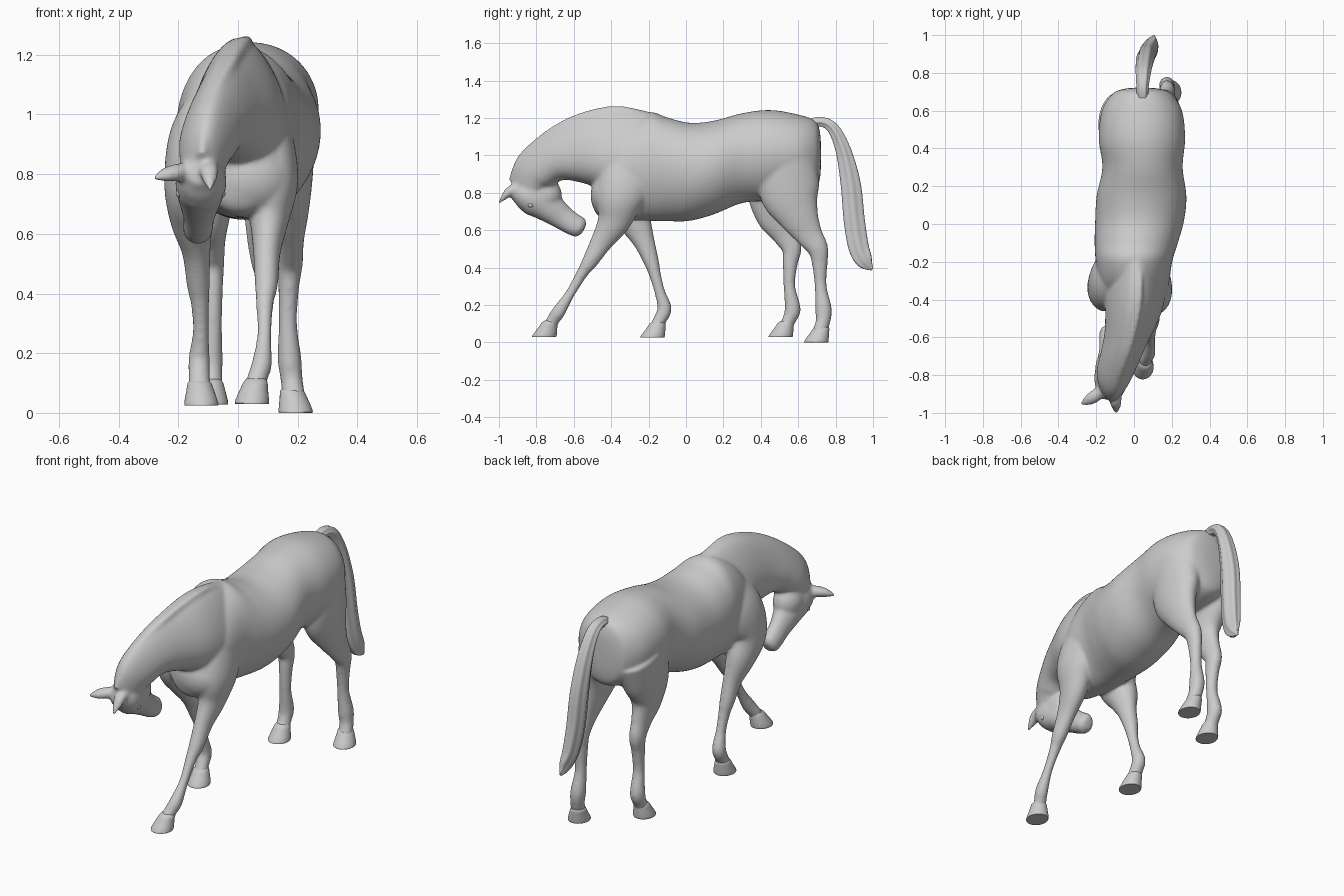
import bpy, bmesh, math
from mathutils import Vector


def spline(rows, steps):
    """Catmull-Rom interpolation of station rows."""
    out = []
    n = len(rows)
    for i in range(n - 1):
        p = [rows[max(i - 1, 0)], rows[i], rows[i + 1], rows[min(i + 2, n - 1)]]
        for s in range(steps):
            t = s / steps
            out.append([0.5 * (2 * b + (c - a) * t + (2 * a - 5 * b + 4 * c - d) * t * t
                               + (3 * b - a - 3 * c + d) * t ** 3) for a, b, c, d in zip(*p)])
    return out + [list(rows[-1])]


def loft(name, rows, taper=0.0, ripple=0.0, axis=None, steps=6, sides=48):
    """Skin of ellipses; each station is x, y, z, half width, half depth."""
    st = spline(rows, steps)
    bm = bmesh.new()
    rings = []
    for i, (x, y, z, a, b) in enumerate(st):
        t = Vector(st[min(i + 1, len(st) - 1)][:3]) - Vector(st[max(i - 1, 0)][:3])
        t = Vector(axis) if axis else t.normalized()
        side = (Vector((1, 0, 0)) - t * t.x).normalized()
        up = t.cross(side)
        ring = []
        for k in range(sides):
            w = 2 * math.pi * k / sides
            c, s = math.cos(w), math.sin(w)
            r = 1 + ripple * math.cos(6 * w)
            ring.append(bm.verts.new(Vector((x, y, z)) + side * (a * c * r * (1 - taper * s)) + up * (b * s * r)))
        rings.append(ring)
    for p, q in zip(rings, rings[1:]):
        for k in range(sides):
            j = (k + 1) % sides
            bm.faces.new((p[k], p[j], q[j], q[k]))
    bm.faces.new(rings[0])
    bm.faces.new(rings[-1])
    bmesh.ops.recalc_face_normals(bm, faces=bm.faces)
    me = bpy.data.meshes.new(name)
    bm.to_mesh(me)
    bm.free()
    ob = bpy.data.objects.new(name, me)
    bpy.context.collection.objects.link(ob)
    return ob


def blob(name, loc, size):
    bpy.ops.mesh.primitive_uv_sphere_add(segments=40, ring_count=24, radius=1, location=loc)
    ob = bpy.context.object
    ob.name = name
    ob.scale = size
    return ob


def smooth_shade(ob, angle=40):
    bpy.ops.object.select_all(action='DESELECT')
    ob.select_set(True)
    bpy.context.view_layer.objects.active = ob
    bpy.ops.object.shade_smooth_by_angle(angle=math.radians(angle))


# barrel of the body, chest to rump
torso = loft("torso", [
    (.02, -.50, .79, .05, .06), (.01, -.46, .81, .13, .14), (0, -.34, .905, .18, .25),
    (0, -.2, .94, .202, .29), (.012, -.1, .925, .22, .277), (.03, .02, .912, .235, .262),
    (.04, .15, .935, .237, .25), (.045, .3, .985, .212, .24), (.042, .45, 1.0, .228, .242),
    (.042, .6, 1.0, .212, .218), (.042, .69, 1.0, .155, .185), (.042, .715, 1.0, .095, .13),
    (.042, .722, 1.0, .03, .05)], taper=.06, axis=(0, 1, 0), sides=96)
torso_parts = [torso, blob("chest", (.03, -.395, .785), (.155, .115, .13))]

# lowered neck, bending to the side
neck = loft("neck", [
    (.02, -.08, .95, .13, .20), (.015, -.24, 1.0, .15, .235), (.0, -.42, 1.035, .148, .222),
    (-.04, -.6, 1.025, .114, .17), (-.075, -.72, .985, .1, .133), (-.105, -.81, .91, .09, .12),
    (-.12, -.85, .82, .07, .09)], taper=.3, sides=72)

# thin crest along the neck
mane = loft("mane", [
    (.03, -.16, 1.19, .012, .012), (.03, -.3, 1.237, .018, .02), (.022, -.44, 1.237, .02, .022),
    (-.015, -.62, 1.182, .02, .022), (-.07, -.78, 1.08, .02, .022), (-.11, -.89, .96, .02, .022),
    (-.12, -.93, .86, .018, .02)])

# head, poll to muzzle, with round cheeks
head = loft("head", [
    (-.12, -.925, .81, .045, .045), (-.122, -.87, .80, .078, .086), (-.125, -.80, .775, .084, .105),
    (-.128, -.73, .722, .07, .084), (-.131, -.66, .668, .053, .066), (-.134, -.60, .63, .05, .06),
    (-.135, -.565, .615, .046, .054), (-.135, -.545, .605, .027, .032)], taper=-.12)
cheek = blob("cheek", (-.125, -.762, .787), (.08, .098, .098))

ears = [loft("ear", rows) for rows in (
    [(-.165, -.88, .81, .02, .03), (-.205, -.91, .805, .034, .030), (-.245, -.935, .797, .028, .022),
     (-.285, -.957, .785, .005, .005)],
    [(-.10, -.89, .83, .035, .025), (-.097, -.94, .81, .032, .026), (-.095, -.97, .78, .024, .018),
     (-.093, -1.005, .742, .005, .005)])]

# four legs, shoulder or thigh down to inside the hoof
right_fore = loft("right_front_leg", [
    (.05, -.20, 1.08, .06, .10), (.098, -.285, .93, .08, .15), (.115, -.35, .78, .087, .13),
    (.105, -.385, .65, .066, .09), (.097, -.45, .54, .046, .06), (.095, -.515, .43, .039, .042),
    (.09, -.555, .37, .03, .031), (.088, -.62, .26, .024, .026), (.08, -.68, .165, .034, .036),
    (.066, -.71, .12, .034, .034), (.055, -.74, .07, .038, .036)])
left_fore = loft("left_front_leg", [
    (-.06, -.20, 1.08, .07, .10), (-.12, -.285, .93, .105, .155), (-.158, -.335, .78, .09, .125),
    (-.155, -.275, .65, .073, .09), (-.14, -.225, .54, .048, .058), (-.133, -.185, .43, .039, .041),
    (-.127, -.165, .36, .03, .032), (-.125, -.14, .27, .027, .029), (-.13, -.115, .18, .036, .038),
    (-.13, -.14, .12, .036, .035), (-.127, -.168, .065, .04, .036)])
right_hind = loft("right_back_leg", [
    (.15, .54, .97, .11, .16), (.166, .555, .80, .086, .16), (.175, .6, .68, .063, .113),
    (.178, .655, .58, .043, .076), (.176, .705, .50, .041, .056), (.17, .715, .42, .035, .042),
    (.167, .72, .30, .031, .032), (.173, .735, .18, .04, .044), (.18, .732, .11, .037, .039),
    (.187, .71, .05, .04, .038)])
left_hind = loft("left_back_leg", [
    (-.075, .53, .97, .115, .18), (-.088, .485, .80, .092, .16), (-.088, .485, .68, .066, .113),
    (-.087, .53, .58, .045, .073), (-.087, .565, .50, .041, .053), (-.085, .557, .42, .035, .04),
    (-.085, .553, .30, .031, .031), (-.09, .57, .18, .039, .043), (-.09, .553, .125, .037, .037),
    (-.09, .525, .07, .04, .037)])

# fuse the fleshy parts into one smooth skin
bpy.ops.object.select_all(action='DESELECT')
for ob in torso_parts + [neck, mane, head, cheek, right_fore, left_fore, right_hind, left_hind] + ears:
    ob.select_set(True)
bpy.context.view_layer.objects.active = torso
bpy.ops.object.join()
torso.name = "horse_body"
mod = torso.modifiers.new("fuse", 'REMESH')
mod.mode = 'VOXEL'
mod.voxel_size = .009
mod.use_smooth_shade = True
mod = torso.modifiers.new("soften", 'SMOOTH')
mod.factor = .5
mod.iterations = 10

# hooves, sloping forward from the coronet to the sole
for name, x, y, z, lean in (("right_front_hoof", .047, -.758, .03, .012), ("left_front_hoof", -.123, -.18, .025, -.006),
                            ("right_back_hoof", .193, .695, 0, -.012), ("left_back_hoof", -.09, .505, .028, 0)):
    smooth_shade(loft(name, [(x, y, z, .056, .064), (x, y + .003, z + .01, .057, .064),
                             (x + lean * .6, y + .02, z + .052, .046, .05),
                             (x + lean, y + .028, z + .074, .040, .043),
                             (x + lean, y + .034, z + .086, .03, .032)], axis=(0, 0, 1), steps=2))

# tail with hair grooves
smooth_shade(loft("tail", [
    (.045, .66, 1.165, .03, .03), (.045, .72, 1.18, .03, .026), (.048, .785, 1.145, .036, .032),
    (.054, .84, 1.03, .042, .042), (.062, .88, .85, .046, .055), (.072, .90, .65, .045, .058),
    (.086, .923, .51, .039, .056), (.10, .955, .435, .026, .045), (.105, .995, .39, .006, .008)],
    ripple=.07, sides=48), 80)

# eyes
for x in (-.194, -.056):
    smooth_shade(blob("eye", (x, -.83, .735), (.014, .016, .014)))
